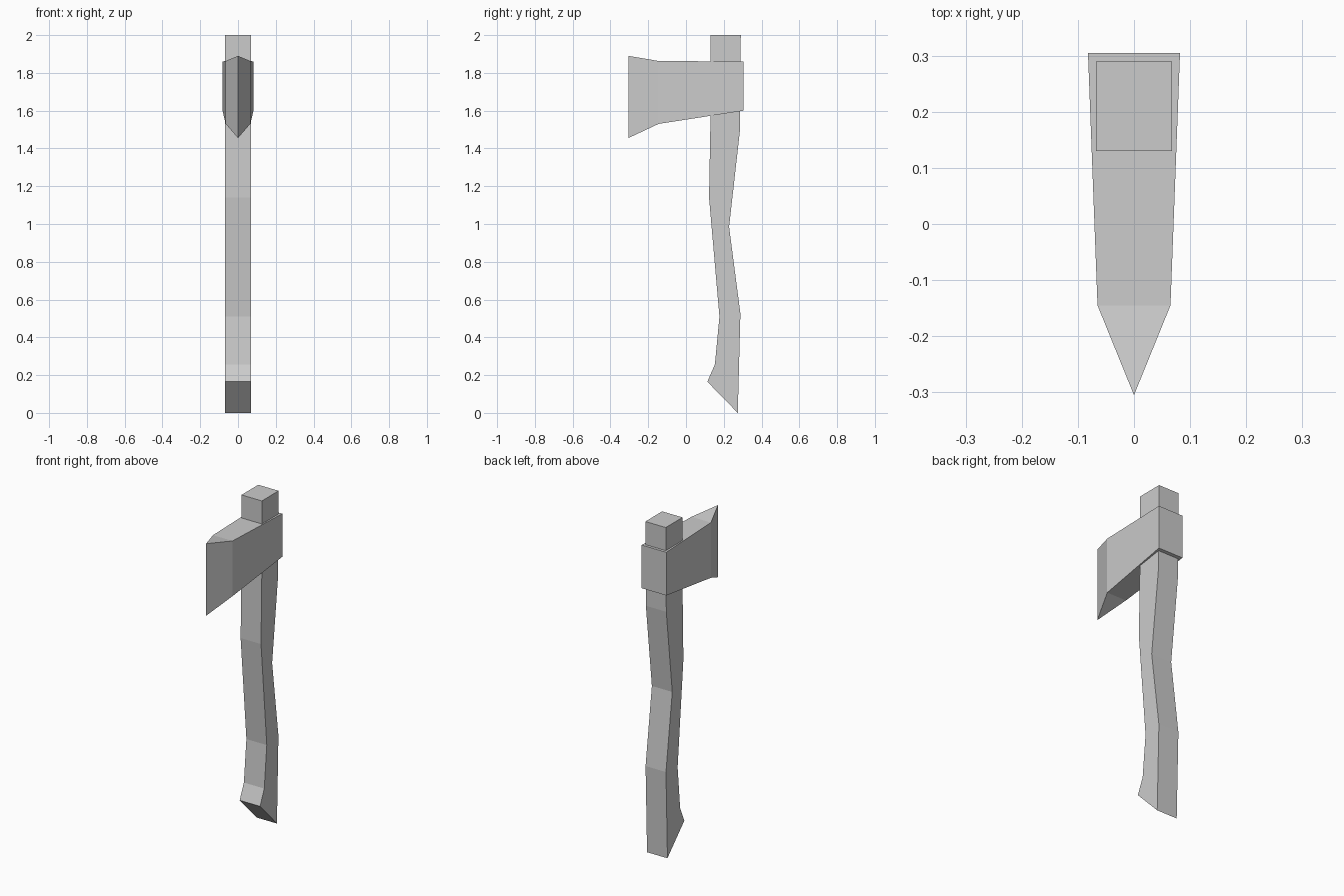
import bpy, bmesh

if "Cube" in bpy.data.objects:
    bpy.data.objects.remove(bpy.data.objects["Cube"])


def finish(name, bm):
    bmesh.ops.recalc_face_normals(bm, faces=bm.faces)
    mesh = bpy.data.meshes.new(name)
    bm.to_mesh(mesh)
    bm.free()
    obj = bpy.data.objects.new(name, mesh)
    bpy.context.collection.objects.link(obj)
    return obj


# Handle: curved side silhouette as paired (z, y) front and back points
HALF = 0.068
front = [(0.113, 0.165), (0.153, 0.257), (0.177, 0.51), (0.122, 1.14), (0.13, 1.58), (0.13, 2.0)]
back = [(0.29, 2.0), (0.285, 1.49), (0.228, 0.985), (0.288, 0.525), (0.274, 0.0)]
bm = bmesh.new()
side = bm.faces.new([bm.verts.new((-HALF, y, z)) for y, z in front + back])
ext = bmesh.ops.extrude_face_region(bm, geom=[side], use_keep_orig=True)
moved = [v for v in ext["geom"] if isinstance(v, bmesh.types.BMVert)]
bmesh.ops.translate(bm, verts=moved, vec=(2 * HALF, 0, 0))
finish("handle", bm)

# Axe head: sections (y, half width, bottom z, top z) lofted to a sharp edge
sections = [(0.305, 0.082, 1.60, 1.86), (-0.145, 0.065, 1.53, 1.863), (-0.305, 0.0, 1.455, 1.89)]
bm = bmesh.new()
rings = [[bm.verts.new(p) for p in ((-w, y, lo), (w, y, lo), (w, y, hi), (-w, y, hi))]
         for y, w, lo, hi in sections]
bm.faces.new(rings[0])
for a, b in zip(rings, rings[1:]):
    for i in range(4):
        j = (i + 1) % 4
        bm.faces.new((a[i], a[j], b[j], b[i]))
# Collapse the last ring into the cutting edge
bmesh.ops.remove_doubles(bm, verts=bm.verts, dist=0.001)
finish("axe_head", bm)
